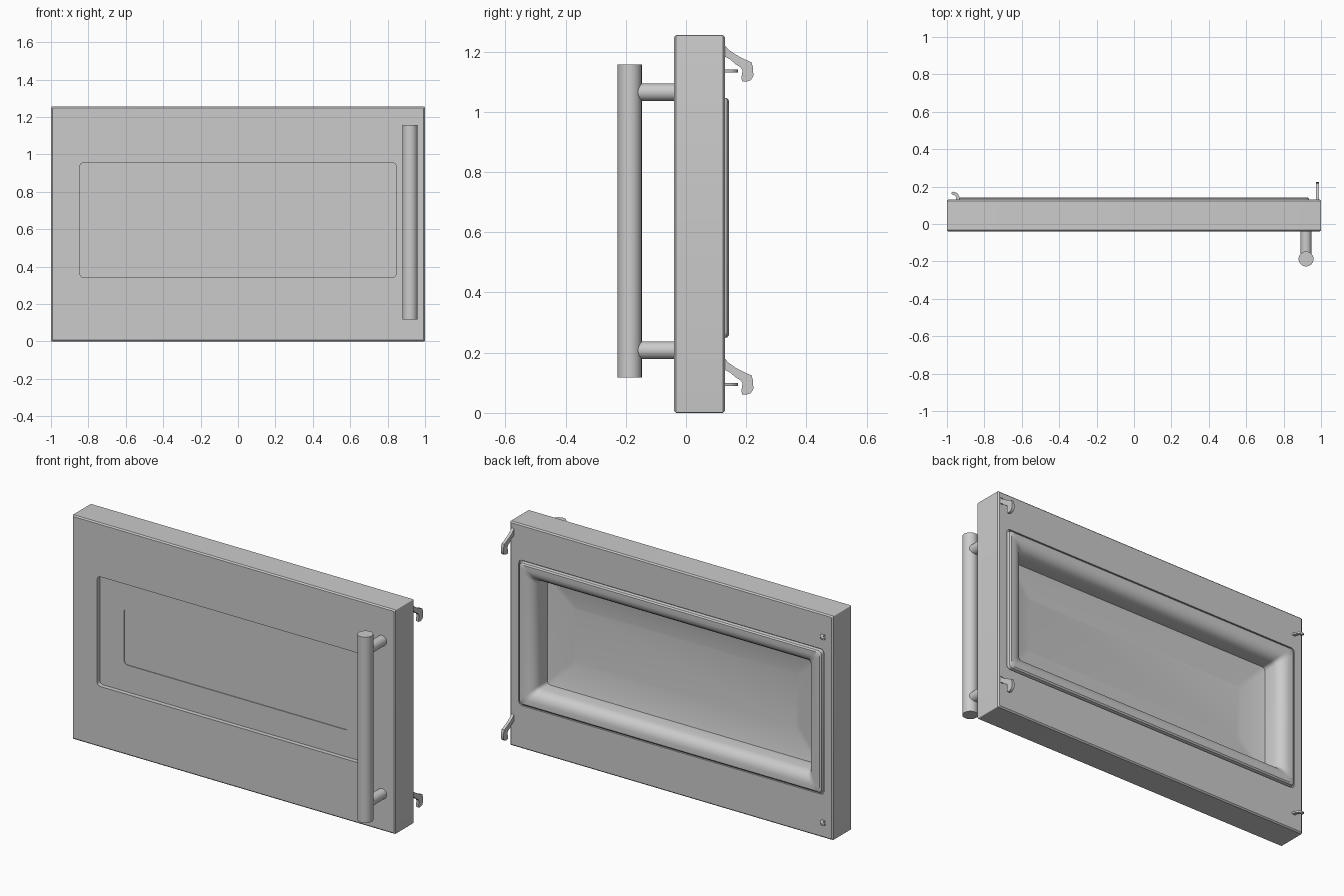
import bpy, bmesh, math
from mathutils import Vector

cube = bpy.data.objects.get("Cube")
if cube:
    bpy.data.objects.remove(cube, do_unlink=True)

grey = bpy.data.materials.new("plain_grey")
grey.use_nodes = True
grey.diffuse_color = (0.6, 0.6, 0.6, 1)
grey.node_tree.nodes["Principled BSDF"].inputs["Base Color"].default_value = (0.6, 0.6, 0.6, 1)


def finish(name, bm, angle=30):
    bmesh.ops.recalc_face_normals(bm, faces=bm.faces)
    mesh = bpy.data.meshes.new(name)
    bm.to_mesh(mesh)
    bm.free()
    mesh.materials.append(grey)
    obj = bpy.data.objects.new(name, mesh)
    bpy.context.collection.objects.link(obj)
    bpy.ops.object.select_all(action='DESELECT')
    obj.select_set(True)
    bpy.context.view_layer.objects.active = obj
    bpy.ops.object.shade_smooth_by_angle(angle=math.radians(angle))
    return obj


def rounded_loop(bm, half_x, half_z, mid_z, radius, y, steps=5):
    """Rounded rectangle of vertices in the plane at depth y."""
    verts = []
    for i, (sx, sz) in enumerate([(1, 1), (-1, 1), (-1, -1), (1, -1)]):
        for k in range(steps + 1):
            a = math.pi / 2 * (i + k / steps)
            verts.append(bm.verts.new((
                sx * (half_x - radius) + radius * math.cos(a), y,
                mid_z + sz * (half_z - radius) + radius * math.sin(a))))
    return verts


def cylinder(name, start, end, radius, sides=32):
    start, end = Vector(start), Vector(end)
    axis = end - start
    bm = bmesh.new()
    bmesh.ops.create_cone(bm, cap_ends=True, segments=sides, radius1=radius,
                          radius2=radius, depth=axis.length)
    bm.transform(axis.to_track_quat('Z', 'Y').to_matrix().to_4x4())
    bmesh.ops.translate(bm, verts=bm.verts, vec=(start + end) / 2)
    return finish(name, bm)


def plate(name, points, offset):
    """Extrude a flat outline along an offset vector."""
    bm = bmesh.new()
    face = bm.faces.new([bm.verts.new(p) for p in points])
    ext = bmesh.ops.extrude_face_region(bm, geom=[face])
    moved = [v for v in ext["geom"] if isinstance(v, bmesh.types.BMVert)]
    bmesh.ops.translate(bm, verts=moved, vec=offset)
    return finish(name, bm, 40)


# Door: one section swept round the window, from front glass to back pane
WIN_X, WIN_Z, WIN_MID = 0.845, 0.307, 0.648
BODY_Z = 0.6275
front_section = [(-0.15, -0.011), (-0.15, -0.015), (0, -0.015), (0, -0.04)]
body_section = [(0.007, -0.04), (0, -0.033), (0, 0.123), (0.007, 0.13)]
back_section = [(0.1, 0.13), (0.1, 0.122), (0.094, 0.122), (0.09, 0.137),
                (0.082, 0.143), (0.055, 0.143), (0.035, 0.138), (0.018, 0.126),
                (0.005, 0.108), (0, 0.085), (0, 0.02), (-0.02, 0.015),
                (-0.15, -0.005)]

bm = bmesh.new()
window = lambda o, y: rounded_loop(bm, WIN_X + o, WIN_Z + o, WIN_MID, 0.02, y)
loops = [window(o, y) for o, y in front_section]
loops += [rounded_loop(bm, 1 - i, BODY_Z - i, BODY_Z, 0.004, y) for i, y in body_section]
loops += [window(o, y) for o, y in back_section]
for a, b in zip(loops, loops[1:]):
    n = len(a)
    for i in range(n):
        bm.faces.new((a[i], a[(i + 1) % n], b[(i + 1) % n], b[i]))
bm.faces.new(loops[0])
bm.faces.new(loops[-1])
finish("door_panel", bm)

# Handle bar and its two posts
HX, HY = 0.92, -0.187
cylinder("handle_bar", (HX, HY, 0.118), (HX, HY, 1.158), 0.04)
for label, z in (("lower", 0.208), ("upper", 1.065)):
    cylinder(label + "_handle_post", (HX, HY, z), (HX, -0.035, z), 0.029)

# Latch hooks on the back and small catches on the opposite edge
hook = [(0.125, 0.225), (0.14, 0.208), (0.165, 0.19), (0.2, 0.172), (0.217, 0.165),
        (0.222, 0.15), (0.224, 0.12), (0.216, 0.106), (0.2, 0.1), (0.186, 0.102),
        (0.184, 0.115), (0.188, 0.137), (0.182, 0.148), (0.165, 0.158),
        (0.147, 0.174), (0.125, 0.185)]
catch = [(-0.93, 0.125), (-0.935, 0.15), (-0.945, 0.165), (-0.965, 0.173),
         (-0.976, 0.168), (-0.974, 0.158), (-0.958, 0.153), (-0.95, 0.142),
         (-0.952, 0.125)]
for label, z in (("lower", -0.04), ("upper", 1)):
    plate(label + "_latch_hook", [(0.974, y, z + h) for y, h in hook], (0.016, 0, 0))
    plate(label + "_catch", [(x, y, z + 0.13) for x, y in catch], (0, 0, 0.01))
